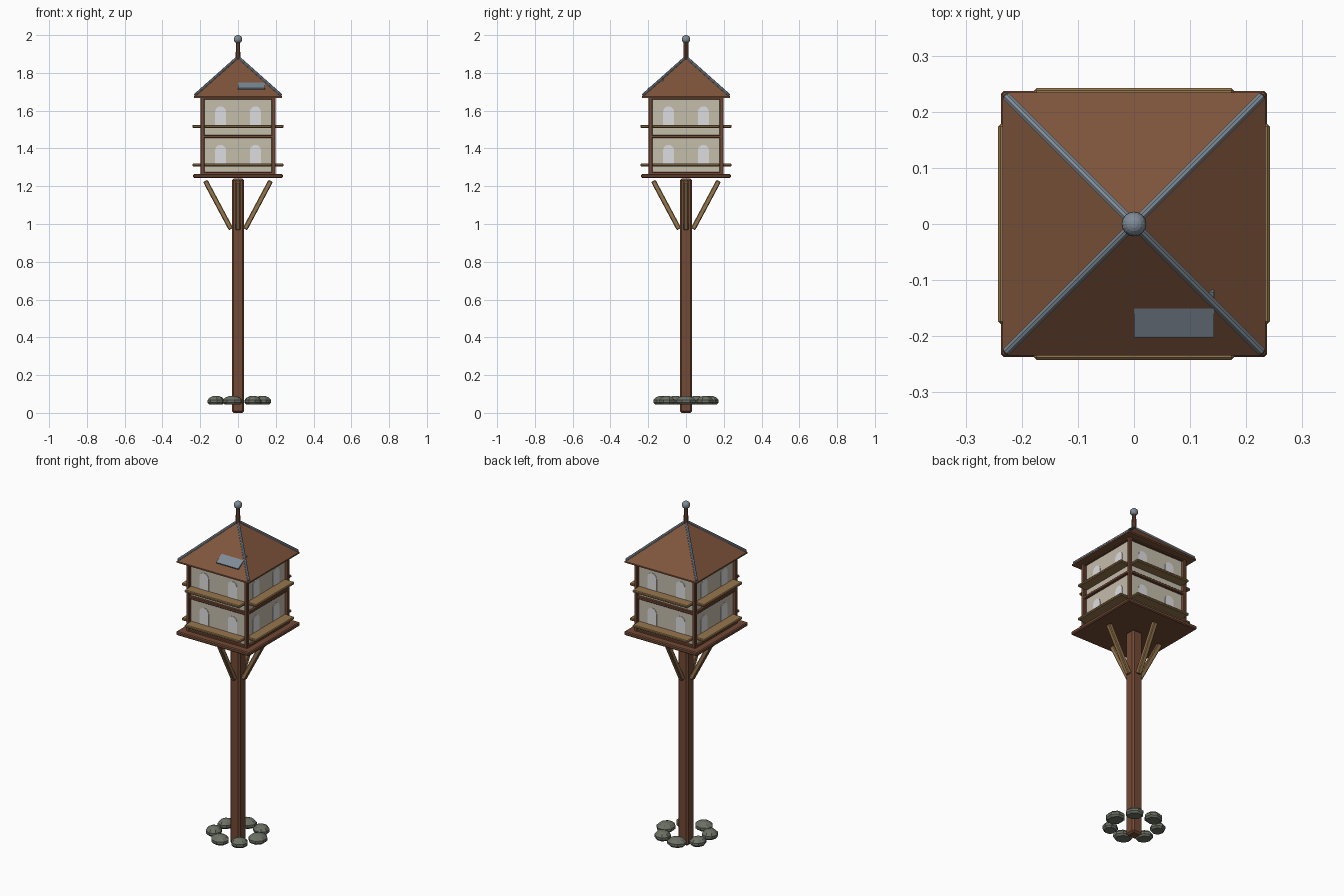
import bpy, bmesh, math
from mathutils import Vector, Matrix

if "Cube" in bpy.data.objects:
    bpy.data.objects.remove(bpy.data.objects["Cube"])

def mat(name, c):
    m = bpy.data.materials.new(name)
    m.diffuse_color = (*c, 1)
    m.use_nodes = True
    m.node_tree.nodes["Principled BSDF"].inputs["Base Color"].default_value = m.diffuse_color
    return m

WOOD = mat("brown wood", (0.17, 0.068, 0.036))
ROOF = mat("roof brown", (0.21, 0.09, 0.045))
TAN = mat("tan wood", (0.30, 0.18, 0.075))
CREAM = mat("cream wall", (0.56, 0.51, 0.41))
PALE = mat("pale opening", (0.73, 0.73, 0.75))
LEAD = mat("lead grey", (0.21, 0.26, 0.31))
STONE = mat("stone grey", (0.15, 0.165, 0.13))

def finish(name, bm, m):
    bmesh.ops.recalc_face_normals(bm, faces=bm.faces)
    me = bpy.data.meshes.new(name)
    bm.to_mesh(me)
    bm.free()
    me.materials.append(m)
    ob = bpy.data.objects.new(name, me)
    bpy.context.collection.objects.link(ob)
    return ob

def box(name, size, loc, m, bevel=0.0, rot=None):
    bm = bmesh.new()
    bmesh.ops.create_cube(bm, size=1, matrix=Matrix.Diagonal((*size, 1)))
    if bevel:
        bmesh.ops.bevel(bm, geom=list(bm.edges), offset=bevel, segments=1, affect='EDGES')
    bm.transform(Matrix.Translation(loc) @ (rot or Matrix()))
    return finish(name, bm, m)

def beam(name, a, b, w, d, m, bevel=0.0):
    # box running from a to b
    a, b = Vector(a), Vector(b)
    rot = (b - a).to_track_quat('Z', 'Y').to_matrix().to_4x4()
    return box(name, (w, d, (b - a).length), (a + b) / 2, m, bevel, rot)

def spin(ob, k):
    ob.data.transform(Matrix.Rotation(k * math.pi / 2, 4, 'Z'))

# Post and floor
box("post", (0.066, 0.066, 1.24), (0, 0, 0.62), WOOD, 0.01)
box("floor", (0.474, 0.474, 0.022), (0, 0, 1.254), WOOD, 0.005)

# Ring of stones at the foot
for i in range(7):
    a = i * math.tau / 7
    r = 0.05 if i == 0 else 0.041 + 0.003 * (i % 3)
    bm = bmesh.new()
    rings = []
    for z, s in ((0.044, 0.8), (0.054, 1.0), (0.068, 1.0), (0.082, 0.72), (0.09, 0.3)):
        rings.append([bm.verts.new((r * s * math.cos(t), 1.12 * r * s * math.sin(t), z))
                      for t in [(j + 0.5) * math.tau / 8 for j in range(8)]])
    for lo, hi in zip(rings, rings[1:]):
        for j in range(8):
            bm.faces.new((lo[j], lo[(j + 1) % 8], hi[(j + 1) % 8], hi[j]))
    bm.faces.new(rings[0])
    bm.faces.new(rings[-1])
    bm.transform(Matrix.Rotation(a, 4, 'Z') @ Matrix.Translation((0.129, 0, 0)))
    finish(f"foot_stone_{i}", bm, STONE)

# Two storeys of walls
box("lower_walls", (0.36, 0.36, 0.2), (0, 0, 1.362), CREAM)
box("upper_walls", (0.36, 0.36, 0.206), (0, 0, 1.567), CREAM)

for k in range(4):
    # Angled braces under the floor
    spin(beam(f"brace_{k}", (0.037, 0, 0.973), (0.173, 0, 1.228), 0.026, 0.026, TAN, 0.004), k)
    # Corner posts and horizontal trim
    spin(box(f"corner_post_{k}", (0.02, 0.02, 0.41), (0.188, 0.188, 1.468), WOOD, 0.003), k)
    for n, z in (("bottom", 1.268), ("middle", 1.463), ("top", 1.668)):
        spin(box(f"{n}_trim_{k}", (0.39, 0.018, 0.016), (0, -0.188, z), WOOD, 0.003), k)
    for f, z0 in enumerate((1.313, 1.517)):
        # Landing ledges
        spin(box(f"ledge_{k}_{f}", (0.356, 0.064, 0.015), (0, -0.21, z0), TAN, 0.004), k)
        # Arched openings as thin plates
        for s in (-1, 1):
            bm = bmesh.new()
            w, h = 0.029, 0.077
            pts = [(-w, 0), (w, 0)] + [(w * math.cos(t), h + w * math.sin(t))
                                       for t in [j * math.pi / 10 for j in range(11)]]
            face = bm.faces.new([bm.verts.new((s * 0.092 + x, -0.179, z0 + z)) for x, z in pts])
            ext = bmesh.ops.extrude_face_region(bm, geom=[face])
            vs = [g for g in ext["geom"] if isinstance(g, bmesh.types.BMVert)]
            bmesh.ops.translate(bm, verts=vs, vec=(0, -0.004, 0))
            spin(finish(f"opening_{k}_{f}_{'left' if s < 0 else 'right'}", bm, PALE), k)
    # Lead strips on the roof hips
    spin(beam(f"hip_strip_{k}", (0.229, 0.229, 1.681), (0.008, 0.008, 1.877),
              0.014, 0.014, LEAD, 0.004), k)

# Pyramid roof with a thin eave edge
bm = bmesh.new()
base = [[bm.verts.new((x * 0.234, y * 0.234, z)) for x, y in ((-1, -1), (1, -1), (1, 1), (-1, 1))]
        for z in (1.667, 1.675)]
apex = bm.verts.new((0, 0, 1.883))
bm.faces.new(base[0])
for i in range(4):
    j = (i + 1) % 4
    bm.faces.new((base[0][i], base[0][j], base[1][j], base[1][i]))
    bm.faces.new((base[1][i], base[1][j], apex))
finish("roof", bm, ROOF)

# Repair patch lying on the front slope
box("roof_patch", (0.143, 0.094, 0.008), (0.0715, -0.16, 1.739), LEAD, 0,
    Matrix.Rotation(math.radians(30), 4, 'X'))

# Finial rod and ball
bm = bmesh.new()
bmesh.ops.create_cone(bm, cap_ends=True, segments=10, radius1=0.013, radius2=0.012, depth=0.11,
                      matrix=Matrix.Translation((0, 0, 1.912)))
finish("finial_rod", bm, WOOD)
bm = bmesh.new()
bmesh.ops.create_uvsphere(bm, u_segments=16, v_segments=10, radius=0.022,
                          matrix=Matrix.Translation((0, 0, 1.978)))
finish("finial_ball", bm, LEAD)
